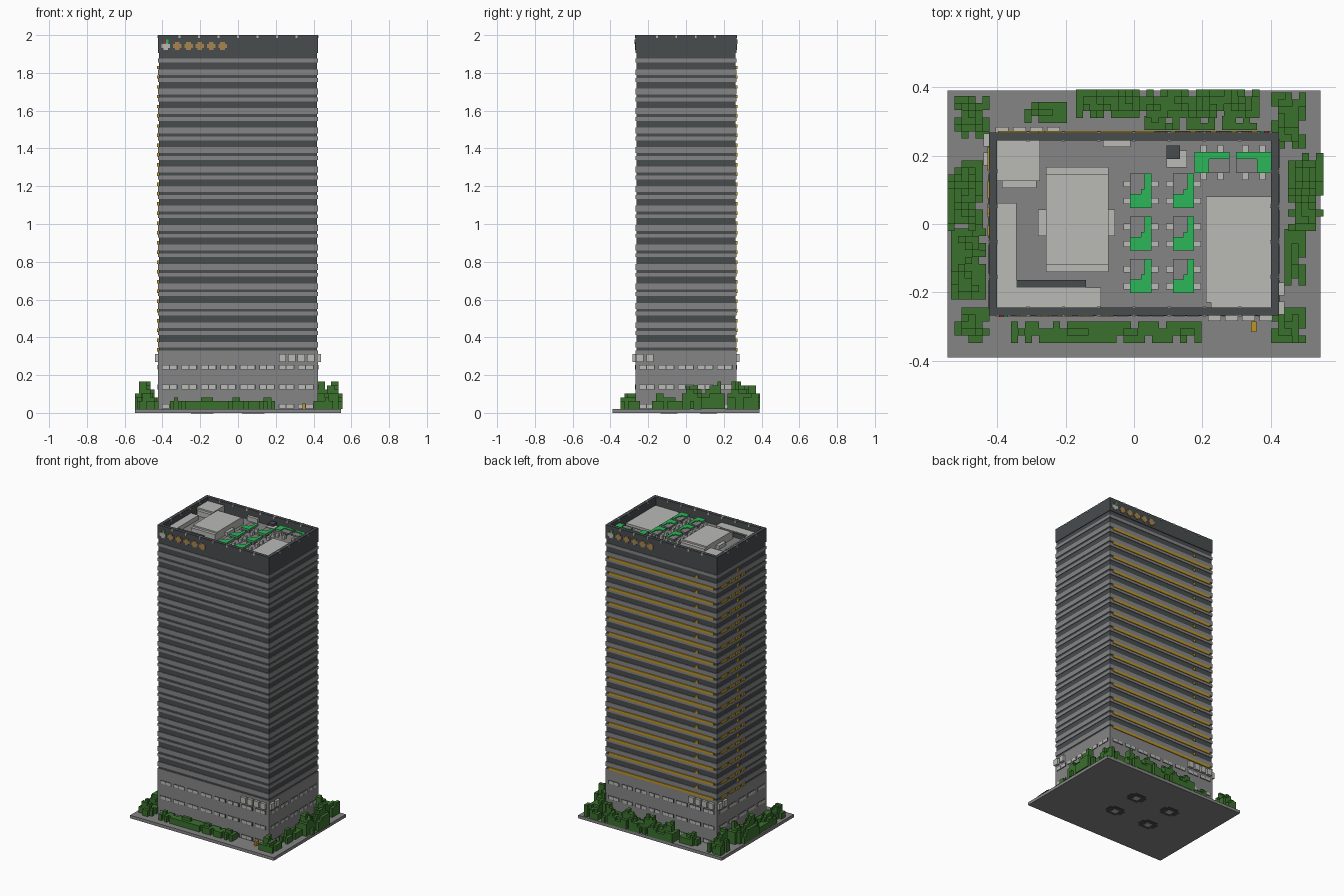
import bpy, bmesh, math, random

random.seed(7)
cube = bpy.data.objects.get("Cube")
if cube:
    bpy.data.objects.remove(cube)


def material(name, r, g, b):
    m = bpy.data.materials.new(name)
    m.use_nodes = True
    m.diffuse_color = (r, g, b, 1)
    m.node_tree.nodes["Principled BSDF"].inputs["Base Color"].default_value = (r, g, b, 1)
    return m


GRAY = material("concrete gray", .235, .235, .235)
DARK = material("dark glass", .065, .072, .076)
LIGHT = material("pale stone", .49, .49, .47)
LEAF = material("leaf green", .042, .16, .026)
GREEN = material("bright green", .025, .47, .1)
YELLOW = material("amber yellow", .5, .3, .02)
TAN = material("tan", .38, .23, .08)
RED = material("red", .5, .03, .03)

V = 2 / 97           # one building block
W, D = .423, .267    # tower half width and half depth


def boxes(name, mat, items):
    """One object from boxes given as (x0, x1, y0, y1, z0, z1)."""
    bm = bmesh.new()
    for x0, x1, y0, y1, z0, z1 in items:
        made = bmesh.ops.create_cube(bm, size=1)["verts"]
        for v in made:
            v.co = (x0 + (v.co.x + .5) * (x1 - x0),
                    y0 + (v.co.y + .5) * (y1 - y0),
                    z0 + (v.co.z + .5) * (z1 - z0))
    mesh = bpy.data.meshes.new(name)
    bm.to_mesh(mesh)
    bm.free()
    mesh.materials.append(mat)
    ob = bpy.data.objects.new(name, mesh)
    bpy.context.collection.objects.link(ob)
    return ob


def block(x, y, z, sx, sy, sz):
    """Box centred on x and y, standing on z."""
    return (x - sx / 2, x + sx / 2, y - sy / 2, y + sy / 2, z, z + sz)


def wall_plate(side, u, z, w, h, out):
    """Plate on a tower wall, centred at u along it."""
    if side in ("front", "back"):
        y = -D if side == "front" else D
        return (u - w / 2, u + w / 2, y - out, y + out, z - h / 2, z + h / 2)
    x = W if side == "right" else -W
    return (x - out, x + out, u - w / 2, u + w / 2, z - h / 2, z + h / 2)


SIDES = {"front": W, "back": W, "right": D, "left": D}

# Ground slab and underside hatches
boxes("ground_slab", GRAY, [block(0, 0, 0, 1.09, .78, V)])
hatches, hatch_lights = [], []
for x in (.08, -.19):
    for y in (.12, -.09):
        hatches += [block(x, y, -.002, .12, .05, .003), block(x, y, -.002, .08, .09, .003)]
        hatch_lights.append(block(x, y, -.004, .04, .04, .004))
boxes("hatches", DARK, hatches)
boxes("hatch_lights", LIGHT, hatch_lights)

# Tower: dark core, podium and gray floor bands
ROOF = 1.93
boxes("podium", GRAY, [block(0, 0, V, 2 * W, 2 * D, .31)])
boxes("glass_core", DARK, [block(0, 0, .3, 2 * W - .008, 2 * D - .008, 1.61)])
bands, ambers, dashes = [], [], []
z = .33
for floor in range(15):
    bands.append(block(0, 0, z + .015, 2 * W, 2 * D, 1.5 * V))
    bands.append(block(0, 0, z + .015 + 3.25 * V, 2 * W, 2 * D, V))
    ambers.append(wall_plate("back", 0, z + .005, 2 * W - .05, .018, .005))
    for u, w in ((.19, .07), (.1, .05), (.04, .04), (-.02, .03)):
        dashes.append(wall_plate("left", u, z + .005, w, .018, .005))
    dashes.append(wall_plate("back", -.27, z + .055, .02, .018, .005))
    dashes.append(wall_plate("left", .04, z + .055, .02, .018, .005))
    z += 5 * V
boxes("floor_bands", GRAY, bands)
boxes("amber_bands", YELLOW, ambers)
boxes("amber_dashes", YELLOW, dashes)

# Parapet and roof deck
T = 1.1 * V
boxes("parapet", DARK, [
    (-W, W, -D, -D + T, 1.905, 2), (-W, W, D - T, D, 1.905, 2),
    (-W, -W + T, -D, D, 1.905, 2), (W - T, W, -D, D, 1.905, 2)])
boxes("roof_deck", GRAY, [block(0, 0, 1.905, 2 * (W - T), 2 * (D - T), ROOF - 1.905)])

# Small lamps along the parapet
lamps = []
lamp_spots = [(i * .103, s * (D - T / 2)) for i in range(-3, 4) for s in (-1, 1)]
lamp_spots += [(s * (W - T / 2), (i + .5) * .103) for i in range(-2, 2) for s in (-1, 1)]
for x, y in lamp_spots:
    lamps += [block(x, y, 1.985, .03, .01, .013), block(x, y, 1.985, .01, .03, .015)]
boxes("parapet_lamps", LIGHT, lamps)

# Podium windows
frames, panes = [], []
for side, half in SIDES.items():
    count = int(half * 2 / .1)
    for row in (.242, .137, .035):
        for i in range(count):
            u = (i - (count - 1) / 2) * .103
            frames.append(wall_plate(side, u, row, .085, .025, .002))
            for du, w in ((-.022, .034), (.018, .036)):
                panes.append(wall_plate(side, u + du, row, w, .02, .004))
boxes("window_frames", DARK, frames)
boxes("window_panes", LIGHT, panes)

# Service units around two opposite corners
units = []
for i in range(4):
    u = .235 + i * .05
    units += [wall_plate("front", u, .29, .038, .042, .017),
              wall_plate("back", -u, .29, .038, .042, .017)]
for u in (.245, .19):
    units += [wall_plate("right", -u, .29, .038, .042, .017),
              wall_plate("left", u, .29, .038, .042, .017)]
boxes("service_units", LIGHT, units)

# Plus-shaped ornaments below the parapet
plus, pale, dots, reds = [], [], [], []
for side, s in (("front", 1), ("back", -1)):
    for i in range(6):
        u = s * (-.382 + i * .06)
        target = plus if i else pale
        target += [wall_plate(side, u, 1.942, .045, .022, .004),
                   wall_plate(side, u, 1.942, .024, .042, .004)]
    dots.append(wall_plate(side, s * -.375, 1.966, .014, .02, .005))
    reds.append(wall_plate(side, s * -.388, 1.958, .012, .012, .005))
boxes("tan_ornaments", TAN, plus)
boxes("pale_ornaments", LIGHT, pale)
boxes("green_dots", GREEN, dots)
boxes("red_dots", RED, reds)

# Roof structures
boxes("penthouse", LIGHT, [
    (-.257, -.075, -.12, .145, ROOF, 1.985), (-.257, -.075, -.14, .167, ROOF, 1.975),
    (-.28, -.055, -.035, .042, ROOF, 1.955)])
boxes("corner_room", LIGHT, [
    (-.4, -.275, .125, .245, ROOF, 1.975), (-.385, -.285, .105, .245, ROOF, 1.965)])
boxes("roof_terrace", LIGHT, [
    (-.4, -.343, -.245, .062, ROOF, 1.96), (-.4, -.097, -.245, -.185, ROOF, 1.96)])
boxes("terrace_bench", DARK, [(-.343, -.14, -.185, -.163, ROOF, 1.96)])
boxes("roof_pool", LIGHT, [
    (.21, .4, -.23, .08, ROOF, 1.945), (.225, .4, -.245, .07, ROOF, 1.943)])
boxes("roof_hut", LIGHT, [block(.125, .19, ROOF, .06, .05, .03),
                          block(-.05, .24, ROOF, .08, .03, .03)])
boxes("hut_cap", DARK, [block(.115, .21, ROOF, .04, .04, .045)])

# Roof tables with green covers and chairs
tables, covers, chairs = [], [], []
TOP = ROOF + .038
for x in (.02, .145):
    for y in (.097, -.028, -.152):
        tables.append(block(x, y, TOP - .01, .062, .1, .01))
        covers += [block(x + .021, y, TOP, .02, .1, .006),
                   block(x, y - .03, TOP, .062, .04, .006),
                   block(x + .01, y - .005, TOP, .02, .02, .006)]
        tables.append(block(x, y, ROOF, .02, .03, .03))
        chairs += [block(x + s * .041, y + dy, ROOF, .02, .018, .025)
                   for s in (-1, 1) for dy in (-.03, .02)]
for x, s in ((.228, -1), (.35, 1)):
    tables += [block(x, .18, TOP - .01, .103, .062, .01), block(x, .18, ROOF, .03, .02, .03)]
    covers += [block(x, .2, TOP, .103, .021, .006),
               block(x + s * .03, .18, TOP, .042, .062, .006)]
    chairs += [block(x + dx, .18 + t * .041, ROOF, .018, .02, .025)
               for dx in (-.025, .025) for t in (-1, 1)]
boxes("tables", GRAY, tables)
boxes("table_covers", GREEN, covers)
boxes("chairs", LIGHT, chairs)


def shrub(name, x0, x1, y0, y1, height):
    """Hedge of block columns, taller in the middle and ragged at the rim."""
    nx, ny = max(2, round((x1 - x0) / V)), max(2, round((y1 - y0) / V))
    cols = []
    for i in range(nx):
        for j in range(ny):
            rim = min(i, j, nx - 1 - i, ny - 1 - j)
            if rim == 0 and random.random() < .2:
                continue
            wave = .75 + .25 * math.sin(i * .8 + j * .6)
            top = height * wave * (.6 if rim == 0 else 1)
            steps = max(2, round(top / V + random.uniform(-.5, .5)))
            cols.append((x0 + i * V, x0 + (i + 1) * V, y0 + j * V, y0 + (j + 1) * V,
                         V, V + steps * V))
    boxes(name, LEAF, cols)


# Planting around the tower
shrub("front_hedge", -.36, .19, -.347, -.287, .06)
shrub("front_left_bush", -.525, -.425, -.347, -.247, .08)
shrub("front_right_bush", .4, .505, -.347, -.247, .08)
shrub("left_hedge_back", -.545, -.45, -.02, .18, .14)
shrub("left_hedge_front", -.535, -.43, -.22, -.02, .09)
shrub("right_hedge_back", .45, .545, -.02, .2, .14)
shrub("right_hedge_front", .44, .505, -.18, -.02, .08)
shrub("back_right_bush", .4, .505, .22, .375, .14)
shrub("back_left_bush", -.525, -.42, .25, .375, .14)
shrub("back_hedge_outer", -.17, .36, .31, .385, .12)
shrub("back_hedge_inner", .03, .36, .275, .32, .08)
shrub("back_hedge_small", -.32, -.2, .295, .355, .08)

# Small amber post by the entrance
boxes("entrance_post", YELLOW, [block(.35, -.3, V, .016, .03, .03)])
